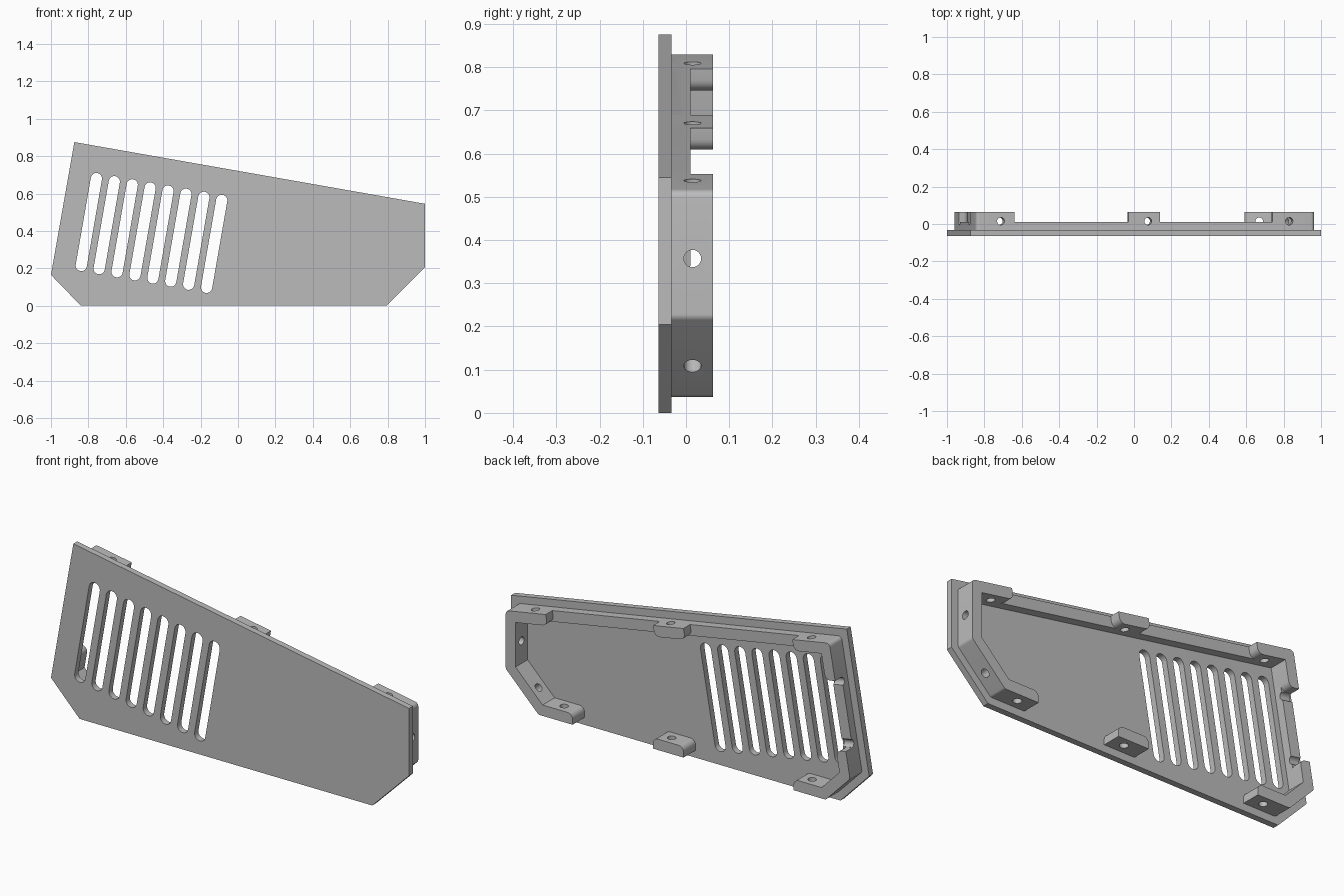
import bpy, bmesh, math
from mathutils import Vector as V

cube = bpy.data.objects.get("Cube")
if cube:
    bpy.data.objects.remove(cube)

grey = bpy.data.materials.new("light grey")
grey.use_nodes = True
grey.diffuse_color = (0.5, 0.5, 0.5, 1)
grey.node_tree.nodes["Principled BSDF"].inputs["Base Color"].default_value = (0.5, 0.5, 0.5, 1)

# Panel outline in x, z, clockwise from the top corner
OUTLINE = [V(p) for p in [(-0.875, 0.875), (1, 0.545), (1, 0.205),
                          (0.795, 0), (-0.84, 0), (-1, 0.165)]]
N = len(OUTLINE)
FRONT, BACK, LOW, HIGH = -0.064, -0.033, 0.01, 0.063
INSET, WALL = 0.037, 0.055


def edge(i):
    """Direction and inward normal of an outline edge."""
    d = (OUTLINE[(i + 1) % N] - OUTLINE[i % N]).normalized()
    return d, V((d.y, -d.x))


def corner(i, dist):
    """Outline corner moved inward by dist from both of its edges."""
    n1, n2 = edge(i - 1)[1], edge(i)[1]
    return OUTLINE[i] + (n1 + n2) * dist / (1 + n1.dot(n2))


def on_edge(i, value, dist=INSET):
    """Point on an inset edge: value is z on the upright edges, otherwise x."""
    d, n = edge(i)
    base = OUTLINE[i] + n * dist
    axis = 1 if abs(d.y) > 0.6 else 0
    return base + d * ((value - base[axis]) / d[axis])


def fillet(p, a, b, r, steps=6):
    """Round corner p between neighbours a and b."""
    u, v = (a - p).normalized(), (b - p).normalized()
    half = u.angle(v) / 2
    centre = p + (u + v).normalized() * r / math.sin(half)
    start = p + u * r / math.tan(half) - centre
    end = p + v * r / math.tan(half) - centre
    sweep = start.angle_signed(end)
    pts = []
    for k in range(steps + 1):
        t = -sweep * k / steps
        c, s = math.cos(t), math.sin(t)
        pts.append(centre + V((start.x * c - start.y * s, start.x * s + start.y * c)))
    return pts


def prism(name, points, y0, y1):
    """Extrude an x, z polygon along y."""
    bm = bmesh.new()
    face = bm.faces.new([bm.verts.new((p[0], y0, p[1])) for p in points])
    new = bmesh.ops.extrude_face_region(bm, geom=[face])["geom"]
    bmesh.ops.translate(bm, vec=(0, y1 - y0, 0),
                        verts=[g for g in new if isinstance(g, bmesh.types.BMVert)])
    bmesh.ops.recalc_face_normals(bm, faces=bm.faces)
    return finish(name, bm)


def finish(name, bm):
    mesh = bpy.data.meshes.new(name)
    bm.to_mesh(mesh)
    bm.free()
    mesh.materials.append(grey)
    obj = bpy.data.objects.new(name, mesh)
    bpy.context.collection.objects.link(obj)
    return obj


def band(name, e0, v0, corners, e1, v1, y1, rounded=True):
    """Wall that follows the inset outline from one edge point to another."""
    a, b = on_edge(e0, v0), on_edge(e1, v1)
    ai, bi = a + edge(e0)[1] * WALL, b + edge(e1)[1] * WALL
    outer = [a] + [corner(i, INSET) for i in corners] + [b]
    inner = [ai] + [corner(i, INSET + WALL) for i in corners] + [bi]
    pts = [a]
    for k in range(1, len(outer) - 1):
        pts += fillet(outer[k], outer[k - 1], outer[k + 1], 0.02)
    pts.append(b)
    pts += fillet(bi, b, inner[-2], 0.028) if rounded else [bi]
    pts += inner[-2:0:-1]
    pts += fillet(ai, inner[1], a, 0.028) if rounded else [ai]
    return prism(name, pts, BACK, y1)


def cut(obj, cutters):
    for c in cutters:
        m = obj.modifiers.new("cut", 'BOOLEAN')
        m.operation, m.solver, m.object = 'DIFFERENCE', 'EXACT', c


def helper(obj):
    obj.hide_render = True
    obj.hide_set(True)
    return obj


# Face panel with a row of slanted round-ended slots
panel = prism("face_panel", OUTLINE, FRONT, BACK)
slots = []
low, high, step, radius = V((-0.838, 0.215)), V((-0.757, 0.68)), V((0.0957, -0.0167)), 0.03
side = math.atan2(high.y - low.y, high.x - low.x) - math.pi / 2
for k in range(8):
    pts = []
    for centre, turn in ((high, 0), (low, math.pi)):
        for j in range(13):
            t = side + turn + math.pi * j / 12
            pts.append(centre + step * k + V((math.cos(t), math.sin(t))) * radius)
    slots.append(prism("slot_cutter", pts, FRONT - 0.1, BACK + 0.1))
cut(panel, slots)

# Low rail and raised mounting brackets on the back
walls = [
    band("low_rail", 5, 0.28, [0], 0, 0.78, LOW, False),
    band("left_end_bracket", 0, 0.74, [1, 2, 3], 3, 0.59, HIGH),
    band("lower_right_bracket", 3, -0.645, [4, 5], 5, 0.31, HIGH),
    band("upper_right_bracket", 5, 0.65, [0], 0, -0.638, HIGH),
    band("upper_middle_tab", 0, -0.03, [], 0, 0.14, HIGH),
    band("lower_middle_tab", 3, 0.14, [], 3, -0.03, HIGH),
]

# Screw holes through the walls, square to each edge
holes = []
for e, value in [(0, -0.717), (0, 0.07), (0, 0.825), (1, 0.357), (2, 0.128),
                 (3, 0.67), (3, 0.07), (3, -0.715), (5, 0.625), (5, 0.325)]:
    p = on_edge(e, value, INSET + WALL / 2)
    n = edge(e)[1]
    bm = bmesh.new()
    bmesh.ops.create_cone(bm, cap_ends=True, segments=24, radius1=0.02,
                          radius2=0.02, depth=0.12)
    hole = finish("hole_cutter", bm)
    hole.location = (p.x, 0.015, p.y)
    hole.rotation_euler = V((n.x, 0, n.y)).to_track_quat('Z', 'Y').to_euler()
    holes.append(hole)
bpy.context.view_layer.update()
for wall in walls:
    cut(wall, holes)

# Apply the cuts, remove the cutters and smooth the round surfaces
parts = [panel] + walls
bpy.context.view_layer.update()
graph = bpy.context.evaluated_depsgraph_get()
meshes = [bpy.data.meshes.new_from_object(p.evaluated_get(graph)) for p in parts]
for p, mesh in zip(parts, meshes):
    p.modifiers.clear()
    p.data = mesh
for c in slots + holes:
    bpy.data.objects.remove(c)
bpy.ops.object.select_all(action='DESELECT')
for p in parts:
    p.select_set(True)
bpy.context.view_layer.objects.active = panel
bpy.ops.object.shade_smooth_by_angle(angle=math.radians(30))
